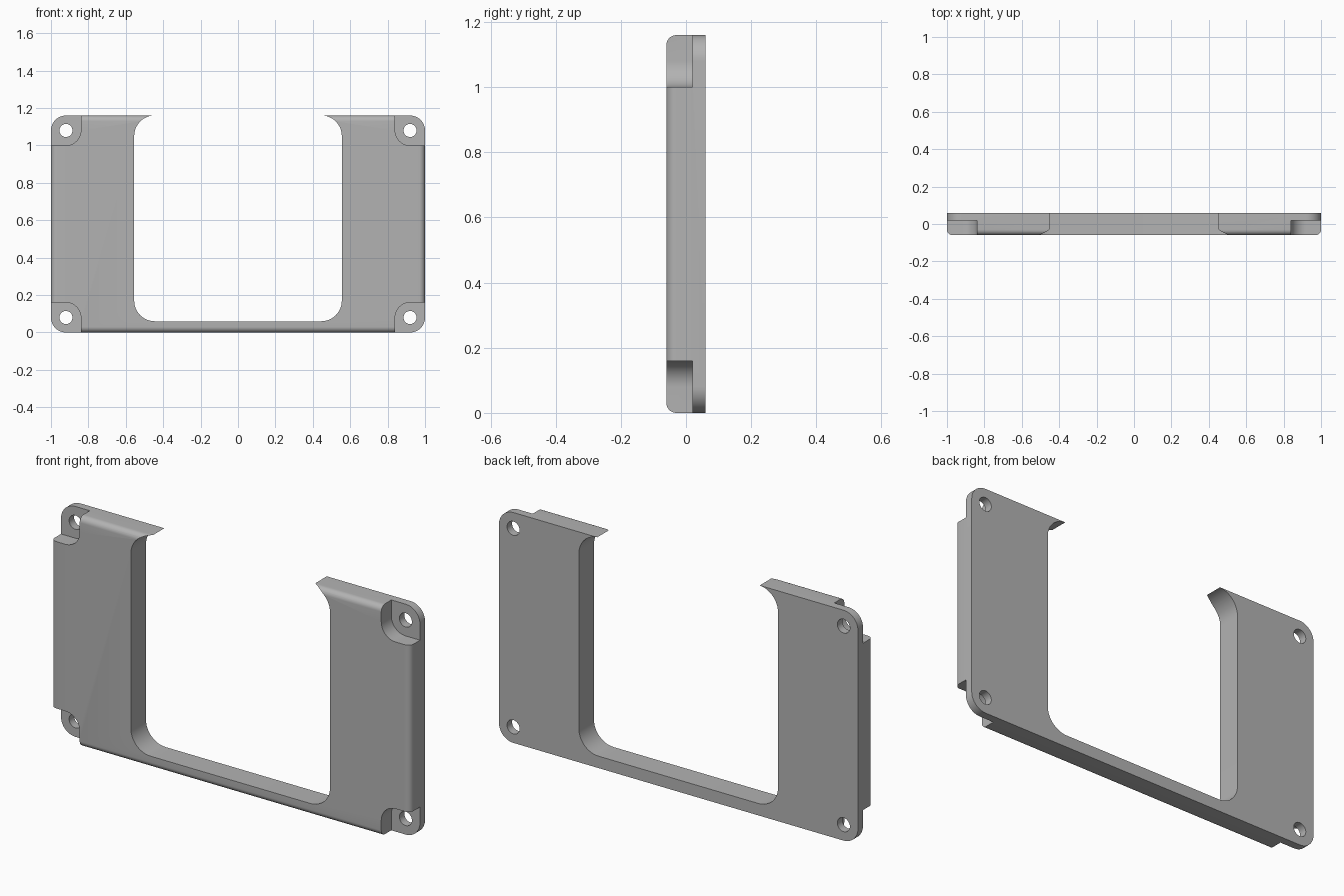
import bpy, bmesh
from math import sin, cos, pi

cube = bpy.data.objects.get("Cube")
if cube:
    bpy.data.objects.remove(cube, do_unlink=True)

HALF_W, HEIGHT, HALF_T = 1.0, 1.16, 0.06
FILLET = 0.03

grey = bpy.data.materials.new("plain grey")
grey.use_nodes = True
colour = (0.45, 0.45, 0.45, 1)
grey.diffuse_color = colour
grey.node_tree.nodes["Principled BSDF"].inputs["Base Color"].default_value = colour


def rounded_rect(x0, x1, z0, z1, r, steps=12):
    """Outline with four round corners, as (x, z) points."""
    corners = [(x1 - r, z1 - r), (x0 + r, z1 - r), (x0 + r, z0 + r), (x1 - r, z0 + r)]
    pts = []
    for i, (cx, cz) in enumerate(corners):
        for k in range(steps + 1):
            a = (i + k / steps) * pi / 2
            pts.append((cx + r * cos(a), cz + r * sin(a)))
    return pts


def circle(cx, cz, r, n=32):
    return [(cx + r * cos(2 * pi * k / n), cz + r * sin(2 * pi * k / n)) for k in range(n)]


def prism(name, outline, y0, y1, fillet=0):
    """Extrude an outline along y, optionally rounding its front rim."""
    bm = bmesh.new()
    front = bm.faces.new([bm.verts.new((x, y0, z)) for x, z in outline])
    grown = bmesh.ops.extrude_face_region(bm, geom=[front], use_keep_orig=True)
    moved = [v for v in grown["geom"] if isinstance(v, bmesh.types.BMVert)]
    bmesh.ops.translate(bm, vec=(0, y1 - y0, 0), verts=moved)
    bmesh.ops.recalc_face_normals(bm, faces=bm.faces)
    if fillet:
        rim = [e for e in bm.edges if all(abs(v.co.y - y0) < 1e-5 for v in e.verts)]
        bmesh.ops.bevel(bm, geom=rim, offset=fillet, segments=8, profile=0.5,
                        affect='EDGES', clamp_overlap=False)
    mesh = bpy.data.meshes.new(name)
    bm.to_mesh(mesh)
    bm.free()
    obj = bpy.data.objects.new(name, mesh)
    bpy.context.collection.objects.link(obj)
    return obj


# Plate with rounded corners and a rounded front rim
plate = prism("bezel_plate", rounded_rect(-HALF_W, HALF_W, 0, HEIGHT, 0.08),
              -HALF_T, HALF_T, FILLET)

# Window that just breaks through the top edge
cutters = [prism("window_cutter", rounded_rect(-0.555, 0.555, 0.06, HEIGHT + 0.0005, 0.11),
                 -0.2, 0.2)]

# Screw pockets and through holes in the four corners
for side in (-1, 1):
    for end in (-1, 1):
        cx = side * 1.04
        cz = HEIGHT / 2 + end * (HEIGHT / 2 + 0.04)
        cutters.append(prism("pocket_cutter", rounded_rect(
            cx - 0.2, cx + 0.2, cz - 0.2, cz + 0.2, 0.08), -0.2, 0.02))
        cutters.append(prism("hole_cutter", circle(
            side * 0.92, HEIGHT / 2 + end * (HEIGHT / 2 - 0.08), 0.035), -0.2, 0.2))

for cutter in cutters:
    cutter.hide_render = True
    mod = plate.modifiers.new("cut", 'BOOLEAN')
    mod.operation = 'DIFFERENCE'
    mod.solver = 'EXACT'
    mod.object = cutter

# Bake the cuts and drop the cutters
bpy.context.view_layer.update()
graph = bpy.context.evaluated_depsgraph_get()
result = bpy.data.meshes.new_from_object(plate.evaluated_get(graph))
plate.modifiers.clear()
plate.data = result
for cutter in cutters:
    bpy.data.objects.remove(cutter, do_unlink=True)

plate.data.materials.clear()
plate.data.materials.append(grey)
bpy.ops.object.select_all(action='DESELECT')
plate.select_set(True)
bpy.context.view_layer.objects.active = plate
bpy.ops.object.shade_smooth_by_angle(angle=pi / 6)
